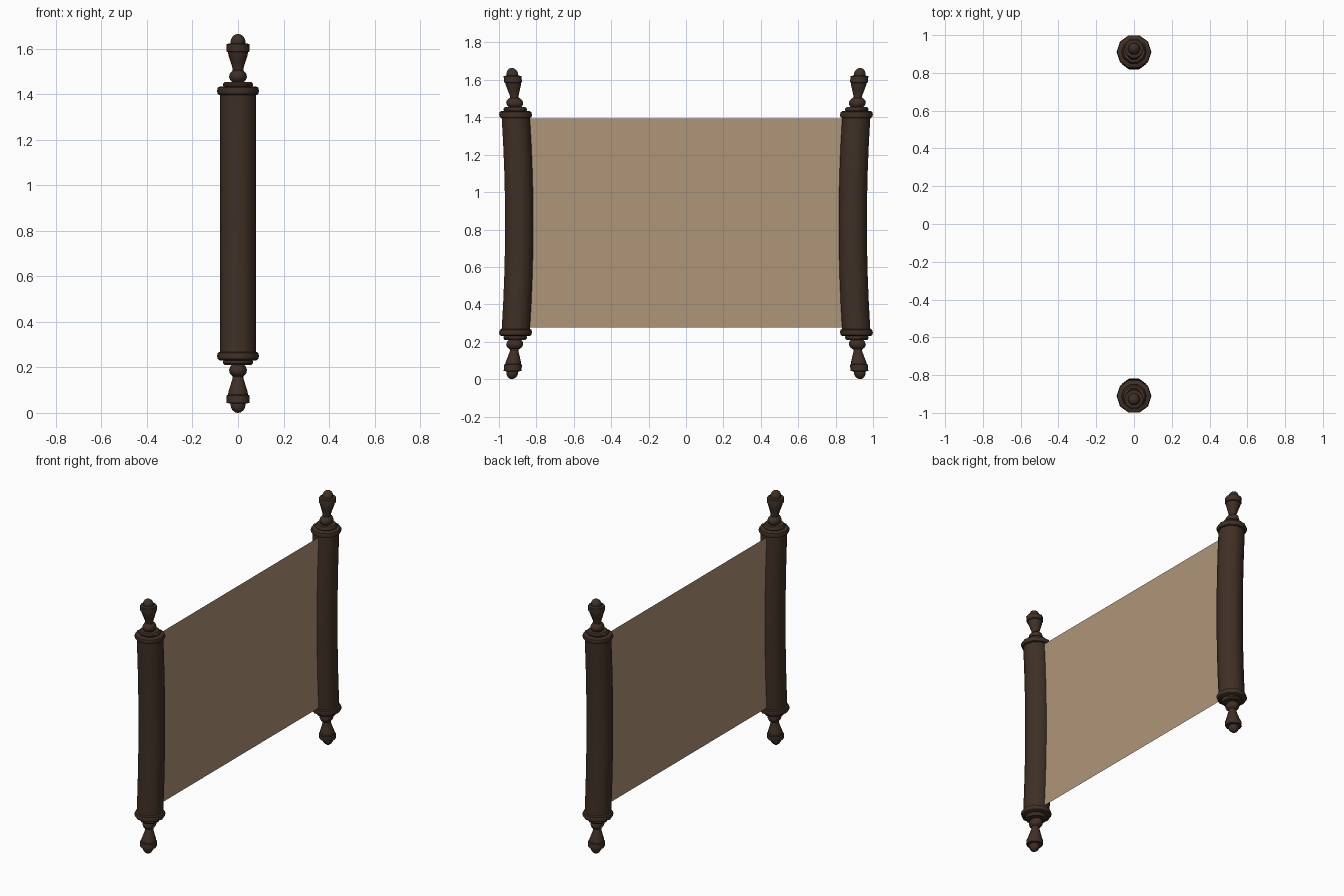
import bpy, bmesh
from math import sin, cos, pi, radians

if "Cube" in bpy.data.objects:
    bpy.data.objects.remove(bpy.data.objects["Cube"])

MID = 0.832          # mid height of the scroll
SIDES = 10


def material(name, rgb):
    m = bpy.data.materials.new(name)
    m.diffuse_color = (*rgb, 1)
    m.use_nodes = True
    m.node_tree.nodes["Principled BSDF"].inputs["Base Color"].default_value = m.diffuse_color
    return m


wood = material("dark_wood", (0.05, 0.029, 0.019))
paper = material("parchment", (0.43, 0.30, 0.19))


def finish(name, bm, mat, smooth=True):
    bmesh.ops.recalc_face_normals(bm, faces=bm.faces)
    me = bpy.data.meshes.new(name)
    bm.to_mesh(me)
    bm.free()
    me.materials.append(mat)
    ob = bpy.data.objects.new(name, me)
    bpy.context.collection.objects.link(ob)
    if smooth:
        bpy.ops.object.select_all(action='DESELECT')
        ob.select_set(True)
        bpy.context.view_layer.objects.active = ob
        bpy.ops.object.shade_smooth_by_angle(angle=radians(40))
    return ob


def bent_y(h):
    """Rod axis bows slightly inward at mid height."""
    return 0.892 + 0.0182 * (h / 0.565) ** 2


def turned(name, profile, side, end=1, sx=1.0):
    """Lathe (radius, height from MID) points around the bowed rod axis."""
    bm = bmesh.new()
    rings = []
    for r, h in profile:
        rings.append([bm.verts.new((sx * r * cos(2 * pi * i / SIDES),
                                    side * bent_y(h) + r * sin(2 * pi * i / SIDES),
                                    MID + end * h)) for i in range(SIDES)])
    for a, b in zip(rings, rings[1:]):
        for i in range(SIDES):
            j = (i + 1) % SIDES
            bm.faces.new((a[i], a[j], b[j], b[i]))
    bm.faces.new(rings[0])
    bm.faces.new(rings[-1])
    bmesh.ops.remove_doubles(bm, verts=bm.verts, dist=0.0004)
    return finish(name, bm, wood)


def dome(r, rz, centre, a0, a1, n):
    """Arc profile of a ball between two latitudes in degrees."""
    angles = [radians(a0 + (a1 - a0) * k / n) for k in range(n + 1)]
    return [(max(r * cos(a), 0.001), centre + rz * sin(a)) for a in angles]


roller = [(0.079, 0.57 * k / 4) for k in range(-4, 5)]
flange = [(0.080, 0.564), (0.089, 0.568), (0.092, 0.582),
          (0.089, 0.596), (0.080, 0.601)]
disc = [(0.060, 0.598), (0.066, 0.606), (0.066, 0.613), (0.058, 0.622)]
ball = dome(0.048, 0.033, 0.645, -80, 80, 6)
handle = [(0.024, 0.66), (0.025, 0.685), (0.033, 0.710), (0.042, 0.738),
          (0.044, 0.752), (0.050, 0.755), (0.050, 0.788), (0.034, 0.791)]
cap = dome(0.033, 0.036, 0.796, -30, 90, 5)

# two bowed rods with turned ends
for side, s in ((-1, "front"), (1, "back")):
    turned(f"{s}_roller", roller, side)
    for end, e in ((1, "top"), (-1, "bottom")):
        turned(f"{s}_{e}_flange", flange, side, end)
        turned(f"{s}_{e}_disc", disc, side, end)
        turned(f"{s}_{e}_ball", ball, side, end, 0.82)
        turned(f"{s}_{e}_handle", handle, side, end)
        turned(f"{s}_{e}_cap", cap, side, end)

# flat parchment sheet stretched between the rods
bm = bmesh.new()
bm.faces.new([bm.verts.new((0, y, z)) for y, z in
              ((-0.84, 0.275), (0.84, 0.275), (0.84, 1.393), (-0.84, 1.393))])
finish("parchment_sheet", bm, paper, smooth=False)
